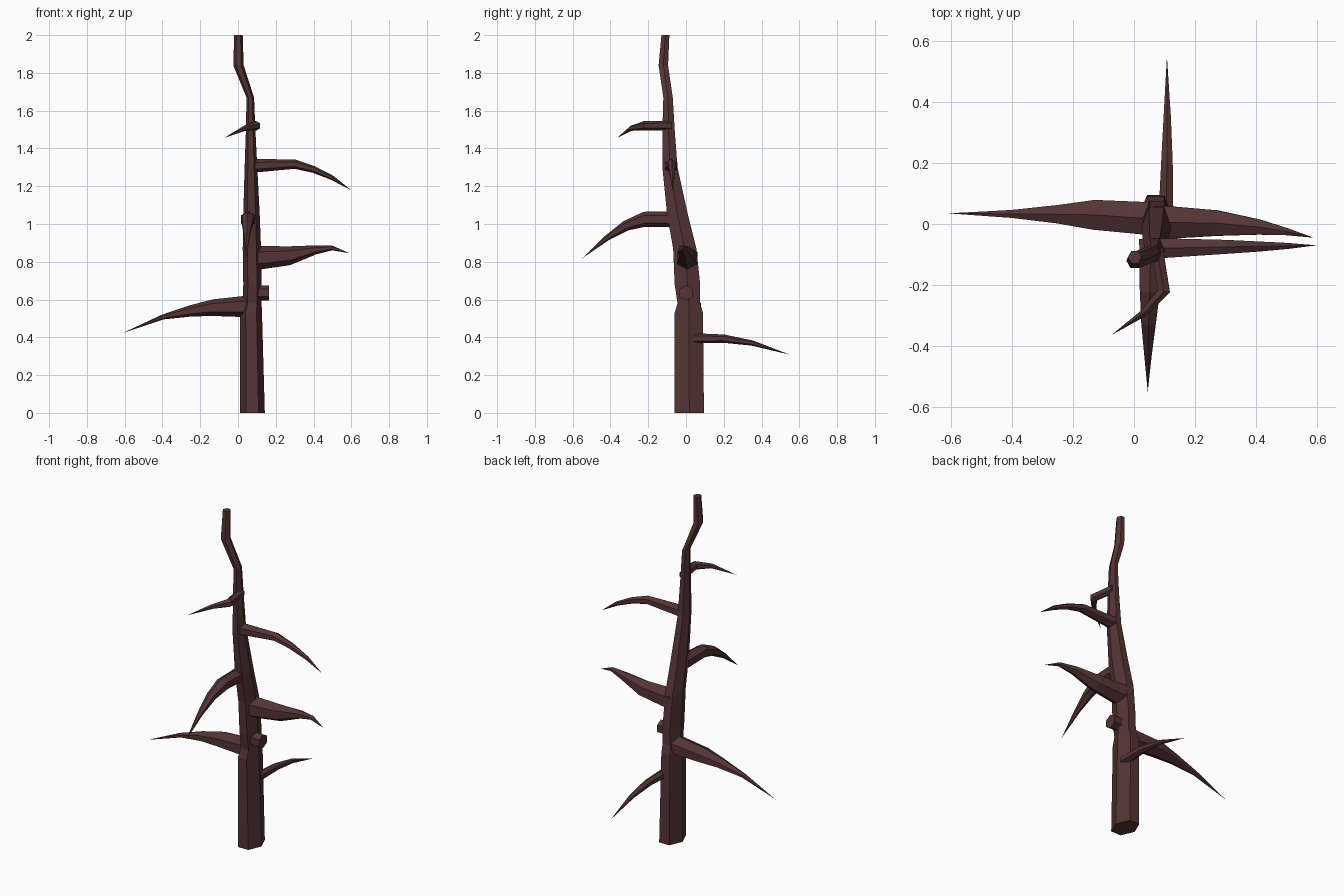
import bpy, bmesh
from math import sin, cos, pi
from mathutils import Vector

bark = bpy.data.materials.new("bark")
bark.diffuse_color = (0.09, 0.035, 0.035, 1)


def loft(name, rings):
    """Skin a list of six-sided rings; a one-point last ring makes a pointed tip."""
    bm = bmesh.new()
    loops = [[bm.verts.new(p) for p in ring] for ring in rings]
    for a, b in zip(loops, loops[1:]):
        for i in range(6):
            j = (i + 1) % 6
            if len(b) == 1:
                bm.faces.new((a[i], a[j], b[0]))
            else:
                bm.faces.new((a[i], a[j], b[j], b[i]))
    bm.faces.new(loops[0][::-1])
    if len(loops[-1]) > 1:
        bm.faces.new(loops[-1])
    bmesh.ops.recalc_face_normals(bm, faces=bm.faces)
    me = bpy.data.meshes.new(name)
    bm.to_mesh(me)
    bm.free()
    me.materials.append(bark)
    ob = bpy.data.objects.new(name, me)
    bpy.context.collection.objects.link(ob)
    return ob


def branch(name, path, pointed=True):
    """Tapering hexagonal limb; path items are x, y, z, half width, half height."""
    pts = [Vector(p[:3]) for p in path]
    rings = []
    for i, p in enumerate(path):
        if pointed and i == len(path) - 1:
            rings.append([pts[i]])
            continue
        t = (pts[min(i + 1, len(pts) - 1)] - pts[max(i - 1, 0)]).normalized()
        side = t.cross(Vector((0, 0, 1))).normalized()
        up = side.cross(t)
        rings.append([pts[i] + side * sin(k * pi / 3) * p[3] / sin(pi / 3)
                      + up * cos(k * pi / 3) * p[4] for k in range(6)])
    return loft(name, rings)


# Trunk: z, x min, x max, y min, y max
trunk = [
    (0.00, 0.01, 0.142, -0.06, 0.095),
    (0.53, 0.012, 0.127, -0.06, 0.09),
    (0.58, 0.025, 0.125, -0.045, 0.075),
    (0.68, 0.028, 0.125, -0.06, 0.075),
    (0.87, 0.025, 0.122, -0.068, 0.055),
    (1.05, 0.028, 0.115, -0.10, 0.01),
    (1.30, 0.035, 0.102, -0.125, -0.045),
    (1.50, 0.042, 0.092, -0.125, -0.06),
    (1.67, 0.045, 0.085, -0.12, -0.07),
    (1.84, -0.025, 0.03, -0.145, -0.095),
    (2.00, -0.02, 0.025, -0.13, -0.088),
]
loft("trunk", [[((a + b) / 2 + (b - a) / 2 * cos(k * pi / 3),
                 (c + d) / 2 + (d - c) / 2 * sin(k * pi / 3) / sin(pi / 3), z)
                for k in range(6)] for z, a, b, c, d in trunk])

# Branches from bottom to top
branch("back_branch", [
    (0.105, 0.04, 0.395, .024, .027), (0.108, 0.20, 0.393, .019, .022),
    (0.109, 0.35, 0.37, .012, .014), (0.108, 0.55, 0.308, 0, 0)])
branch("left_branch", [
    (0.09, 0.015, 0.565, .055, .06), (-0.13, 0.03, 0.557, .049, .044),
    (-0.25, 0.032, 0.54, .03, .03), (-0.40, 0.033, 0.507, .013, .013),
    (-0.61, 0.035, 0.423, 0, 0)])
branch("knot_stub", [
    (0.07, 0.0, 0.635, .035, .04), (0.125, 0.0, 0.635, .035, .04),
    (0.165, 0.0, 0.635, .035, .04)], pointed=False)
branch("right_lower_branch", [
    (0.07, 0.005, 0.82, .055, .064), (0.12, 0.005, 0.822, .053, .062),
    (0.27, 0.003, 0.832, .042, .05), (0.41, -0.01, 0.863, .025, .024),
    (0.50, -0.025, 0.873, .012, .012), (0.59, -0.045, 0.845, 0, 0)])
branch("front_branch", [
    (0.055, -0.05, 1.025, .038, .043), (0.052, -0.22, 1.025, .033, .04),
    (0.048, -0.32, 0.99, .024, .027), (0.046, -0.42, 0.925, .013, .015),
    (0.045, -0.55, 0.818, 0, 0)])
branch("right_upper_branch", [
    (0.06, -0.08, 1.307, .034, .037), (0.30, -0.075, 1.317, .023, .025),
    (0.40, -0.074, 1.289, .017, .018), (0.50, -0.072, 1.244, .01, .012),
    (0.60, -0.07, 1.178, 0, 0)])
branch("front_twig", [
    (0.075, -0.08, 1.522, .02, .025), (0.098, -0.22, 1.52, .02, .025),
    (0.035, -0.29, 1.507, .012, .014), (-0.075, -0.365, 1.455, 0, 0)])
